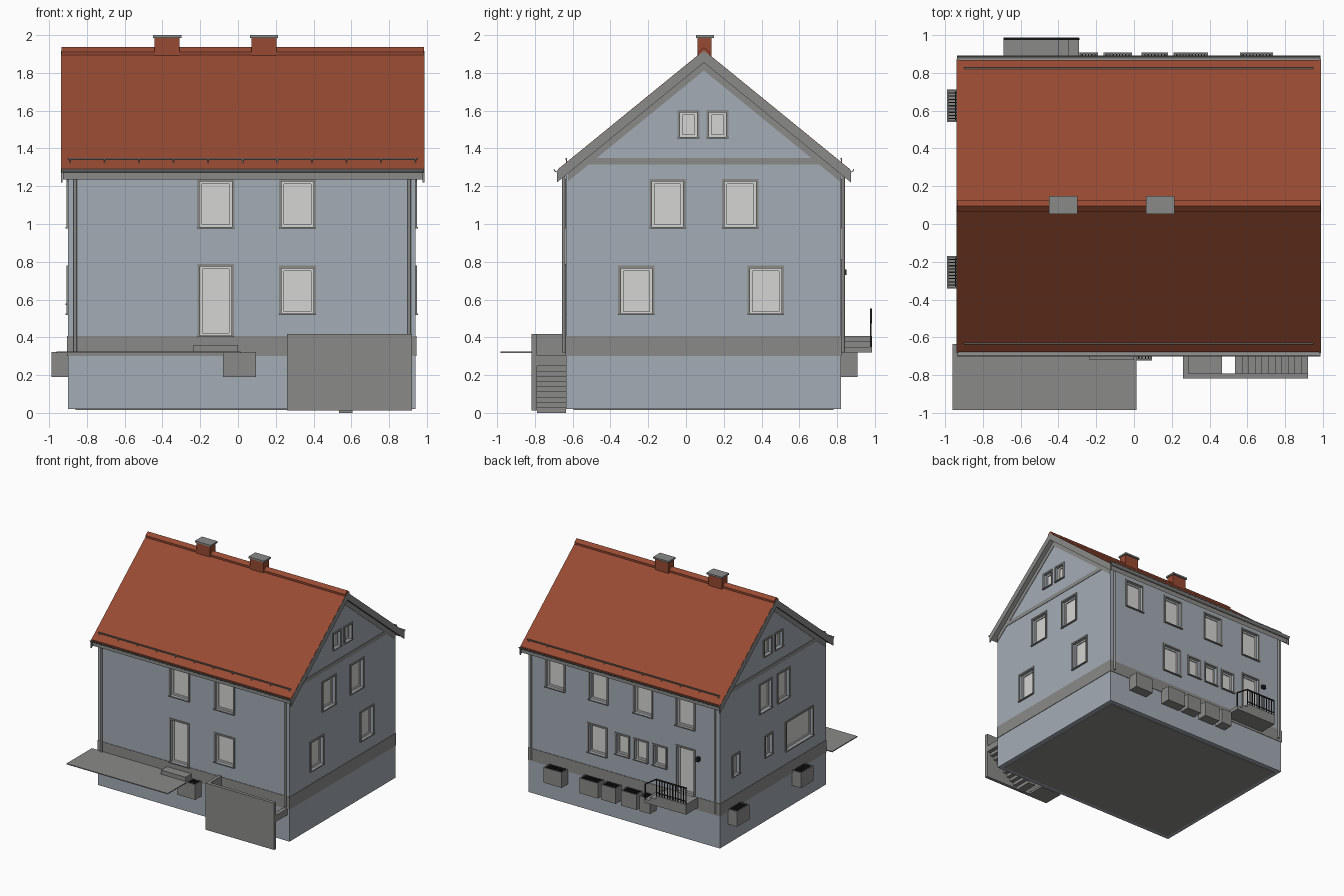
import bpy, bmesh, math
from mathutils import Vector

if "Cube" in bpy.data.objects:
    bpy.data.objects.remove(bpy.data.objects["Cube"])

X0, X1, Y0, Y1 = -0.90, 0.94, -0.635, 0.82      # outer wall faces
RIDGE_Y, RIDGE_Z, SLOPE = 0.095, 1.92, 0.815


def material(name, rgb):
    m = bpy.data.materials.new(name)
    m.diffuse_color = (*rgb, 1)
    m.use_nodes = True
    m.node_tree.nodes["Principled BSDF"].inputs["Base Color"].default_value = m.diffuse_color
    return m


WALL = material("pale blue plaster", (0.37, 0.415, 0.465))
STONE = material("grey stone", (0.255, 0.26, 0.25))
TILE = material("red roof tile", (0.31, 0.068, 0.032))
PANE = material("light glazing", (0.66, 0.66, 0.65))
METAL = material("dark metal", (0.02, 0.02, 0.022))


def finish(name, bm, mat):
    bmesh.ops.recalc_face_normals(bm, faces=bm.faces)
    me = bpy.data.meshes.new(name)
    bm.to_mesh(me)
    bm.free()
    ob = bpy.data.objects.new(name, me)
    bpy.context.collection.objects.link(ob)
    me.materials.append(mat)
    return ob


def boxes(name, mat, items):
    """One object from boxes given as (x0, x1, y0, y1, z0, z1)."""
    bm = bmesh.new()
    for a in items:
        vs = bmesh.ops.create_cube(bm, size=1)["verts"]
        for v in vs:
            v.co = Vector([(a[2 * i] + a[2 * i + 1]) / 2 + v.co[i] * abs(a[2 * i + 1] - a[2 * i])
                           for i in range(3)])
    return finish(name, bm, mat)


def prism(name, mat, pts, x0, x1):
    """Outline in y, z extruded along x."""
    bm = bmesh.new()
    f = bm.faces.new([bm.verts.new((x0, y, z)) for y, z in pts])
    new = bmesh.ops.extrude_face_region(bm, geom=[f])["geom"]
    bmesh.ops.translate(bm, vec=(x1 - x0, 0, 0),
                        verts=[g for g in new if isinstance(g, bmesh.types.BMVert)])
    return finish(name, bm, mat)


def chevron(name, mat, top, bottom, half, x0, x1):
    """Layer following both roof slopes, offsets measured down from the tiles."""
    def line(off):
        return [(RIDGE_Y + s * half, RIDGE_Z - off - abs(s) * half * SLOPE) for s in (-1, 0, 1)]
    return prism(name, mat, line(top) + line(bottom)[::-1], x0, x1)


def on_wall(side, u0, u1, d0, d1, z0, z1):
    """Box placed on a wall: u along the wall, d outward from it."""
    if side in ("front", "back"):
        s, base = (-1, Y0) if side == "front" else (1, Y1)
        return (u0, u1, *sorted((base + s * d0, base + s * d1)), z0, z1)
    s, base = (-1, X0) if side == "left" else (1, X1)
    return (*sorted((base + s * d0, base + s * d1)), u0, u1, z0, z1)


# Openings: side, u0, u1, z0, z1
LOW, HIGH, ATTIC = (0.525, 0.765), (0.985, 1.225), (1.46, 1.59)
SMALL = (0.58, 0.75)
openings = [("front", -0.20, -0.035, 0.41, 0.775), ("front", 0.23, 0.40, *LOW)]
openings += [("front", u, u + 0.17, *HIGH) for u in (-0.203, 0.23)]
openings += [("right", u, u + 0.165, *HIGH) for u in (-0.18, 0.205)]
openings += [("right", u, u + 0.165, *LOW) for u in (-0.345, 0.34)]
openings += [("right", u, u + 0.09, *ATTIC) for u in (-0.032, 0.122)]
openings += [("back", u, u + 0.165, *HIGH) for u in (-0.65, -0.245, 0.185, 0.60)]
openings += [("back", u, u + 0.115, *SMALL) for u in (-0.38, -0.20, -0.02)]
openings += [("back", 0.195, 0.36, *LOW), ("back", -0.65, -0.49, 0.41, 0.80)]
openings += [("left", u, u + 0.15, *HIGH) for u in (-0.125, 0.12)]
openings += [("left", u, u + 0.09, *ATTIC) for u in (-0.032, 0.122)]
openings += [("left", u, u + 0.085, *SMALL) for u in (0.11, 0.56)]
openings += [("left", -0.45, -0.09, *LOW)]

# House body with recessed openings
under = RIDGE_Z - 0.062
walls = prism("house_walls", WALL, [
    (Y0, 0.02), (Y1, 0.02), (Y1, under - (Y1 - RIDGE_Y) * SLOPE), (RIDGE_Y, under),
    (Y0, under - (RIDGE_Y - Y0) * SLOPE)], X0, X1)
cutter = boxes("opening_cutter", WALL,
               [on_wall(s, a, b, -0.035, 0.03, c, d) for s, a, b, c, d in openings])
mod = walls.modifiers.new("openings", 'BOOLEAN')
mod.operation, mod.solver, mod.object = 'DIFFERENCE', 'EXACT', cutter
cutter.hide_render = True
cutter.hide_viewport = True
cutter.hide_set(True)

# Window surrounds, sashes, panes and sills
surround, sash, panes, sills = [], [], [], []
for s, a, b, c, d in openings:
    t, w = 0.014, 0.013
    surround += [on_wall(s, a - t, a, 0, 0.007, c, d + t), on_wall(s, b, b + t, 0, 0.007, c, d + t),
                 on_wall(s, a, b, 0, 0.007, d, d + t)]
    sash += [on_wall(s, a, a + w, -0.035, -0.02, c, d), on_wall(s, b - w, b, -0.035, -0.02, c, d),
             on_wall(s, a + w, b - w, -0.035, -0.02, d - w, d),
             on_wall(s, a + w, b - w, -0.035, -0.02, c, c + w)]
    panes.append(on_wall(s, a + w, b - w, -0.036, -0.029, c + w, d - w))
    sills.append(on_wall(s, a - t, b + t, -0.02, 0.014, c - 0.008, c))
boxes("window_surrounds", STONE, surround)
boxes("window_sashes", PANE, sash)
boxes("window_panes", PANE, panes)
boxes("window_sills", STONE, sills)

# Plinth band, base slab and gable trim
p = 0.004
boxes("plinth_band", STONE, [
    (X0 - p, X1 + p, Y0 - p, Y0, 0.30, 0.408), (X0 - p, X1 + p, Y1, Y1 + p, 0.30, 0.408),
    (X0 - p, X0, Y0, Y1, 0.30, 0.408), (X1, X1 + p, Y0, Y1, 0.30, 0.408)])
boxes("base_slab", STONE, [(X0 + 0.04, X1 - 0.04, Y0 + 0.04, Y1 - 0.04, 0.014, 0.022)])
for side, x in (("left", X0 - p), ("right", X1)):
    boxes(side + "_gable_band", STONE, [(x, x + p, -0.555, 0.745, 1.315, 1.35)])
    chevron(side + "_gable_frieze", STONE, 0.05, 0.108, 0.72, x, x + p)

# Roof layers, verge boards and ridge cap
RX0, RX1 = -0.935, 0.985
chevron("roof_tiles", TILE, 0, 0.018, 0.772, RX0, RX1)
chevron("roof_boarding", STONE, 0.018, 0.06, 0.765, RX0 + 0.008, RX1 - 0.008)
for side, x in (("left", RX0 - 0.003), ("right", RX1 - 0.007)):
    chevron(side + "_verge_board", STONE, 0.003, 0.066, 0.778, x, x + 0.01)
chevron("ridge_cap", TILE, -0.016, 0.004, 0.03, RX0, RX1)

# Gutters, snow rails and downpipes, mirrored about the ridge
rails, pipes = [], []
for side, s in (("front", -1), ("back", 1)):
    cy, cz, r = RIDGE_Y + s * 0.777, 1.292, 0.019
    arc = [math.pi * (1 + i / 8) for i in range(9)]
    outer = [(cy + r * math.cos(a), cz + r * math.sin(a)) for a in arc]
    inner = [(cy + (r - 0.005) * math.cos(a), cz + (r - 0.005) * math.sin(a)) for a in arc]
    prism(side + "_gutter", STONE, outer + inner[::-1], RX0, RX1)
    ry = RIDGE_Y + s * 0.728
    rz = RIDGE_Z - 0.728 * SLOPE
    rails.append((-0.90, 0.95, ry - 0.004, ry + 0.004, rz + 0.014, rz + 0.022))
    rails += [(x - 0.003, x + 0.003, ry - 0.003, ry + 0.003, rz - 0.01, rz + 0.016)
              for x in [-0.89 + i * 0.183 for i in range(11)]]
    wy = Y0 if s < 0 else Y1
    pipes += [(x, wy + s * 0.012) for x in (-0.862, 0.907)]
boxes("snow_rails", STONE, rails)
bm = bmesh.new()
for x, y in pipes:
    vs = bmesh.ops.create_cone(bm, cap_ends=True, segments=12, radius1=0.009, radius2=0.009,
                               depth=0.95)["verts"]
    bmesh.ops.translate(bm, vec=(x, y, 0.795), verts=vs)
finish("downpipes", bm, STONE)

# Chimneys with caps
boxes("chimneys", TILE, [(x - 0.066, x + 0.066, 0.06, 0.135, 1.875, 1.988) for x in (-0.375, 0.138)])
boxes("chimney_caps", STONE, [(x - 0.075, x + 0.075, 0.052, 0.148, 1.986, 2.0) for x in (-0.375, 0.138)])

# Cellar light wells with grates
wells, bars = [], []
for s, a, b in [("front", -0.08, 0.095), ("left", 0.54, 0.71), ("left", -0.34, -0.17),
                ("back", -0.29, -0.19), ("back", -0.16, -0.01), ("back", 0.04, 0.18),
                ("back", 0.21, 0.39), ("back", 0.56, 0.735)]:
    o = 0.088
    wells += [on_wall(s, a, b, 0, o, 0.19, 0.20), on_wall(s, a, b, o - 0.008, o, 0.20, 0.322),
              on_wall(s, a, a + 0.008, 0, o - 0.008, 0.20, 0.322),
              on_wall(s, b - 0.008, b, 0, o - 0.008, 0.20, 0.322)]
    n = round((b - a) / 0.017)
    bars += [on_wall(s, u - 0.003, u + 0.003, 0.003, o - 0.008, 0.312, 0.321)
             for u in [a + (b - a) * i / n for i in range(1, n)]]
    bars.append(on_wall(s, a + 0.008, b - 0.008, 0.04, 0.046, 0.312, 0.32))
boxes("light_wells", STONE, wells)
boxes("light_well_grates", METAL, bars)

# Terrace slab and door step
boxes("terrace_slab", STONE, [(-0.96, 0.013, -0.983, Y0, 0.316, 0.324)])
boxes("front_door_step", STONE, [(-0.235, 0.0, -0.72, Y0, 0.324, 0.36)])

# Sunken cellar stair with retaining walls
boxes("stair_walls", STONE, [(0.26, 0.92, -0.818, -0.79, 0.012, 0.418),
                             (0.26, 0.288, -0.79, Y0, 0.012, 0.418)])
boxes("stair_landing", STONE, [(0.288, 0.465, -0.79, Y0, 0.012, 0.03)])
N, RUN, RISE = 11, 0.035, 0.0275
boxes("cellar_steps", STONE, [
    (0.535 + i * RUN, 0.535 + (i + 1) * RUN, -0.79, Y0, max(0, (i - 1) * RISE), (i + 1) * RISE)
    for i in range(N)])

# Back porch with steps, railing and lamp
boxes("back_porch", STONE, [(-0.69, -0.40, Y1, 0.985, 0.32, 0.408), (-0.40, -0.345, Y1, 0.985, 0.32, 0.379),
                            (-0.345, -0.29, Y1, 0.985, 0.32, 0.35)])
rail = [(-0.69, -0.40, 0.974, 0.984, 0.542, 0.552), (-0.69, -0.40, 0.976, 0.982, 0.43, 0.437)]
rail += [(x - 0.003, x + 0.003, 0.976, 0.982, 0.408, 0.545) for x in [-0.687 + i * 0.0258 for i in range(12)]]
rail += [(-0.297, -0.289, 0.975, 0.983, 0.35, 0.478)]
boxes("porch_railing", METAL, rail)
sloped = boxes("porch_stair_handrail", METAL, [(-0.066, 0.066, -0.005, 0.005, -0.005, 0.005)])
sloped.location = (-0.346, 0.979, 0.513)
sloped.rotation_euler = (0, math.atan2(0.072, 0.11), 0)
boxes("porch_lamp", METAL, [(-0.715, -0.685, Y1, Y1 + 0.012, 0.735, 0.765),
                            (-0.712, -0.688, Y1 + 0.012, Y1 + 0.03, 0.73, 0.76)])
